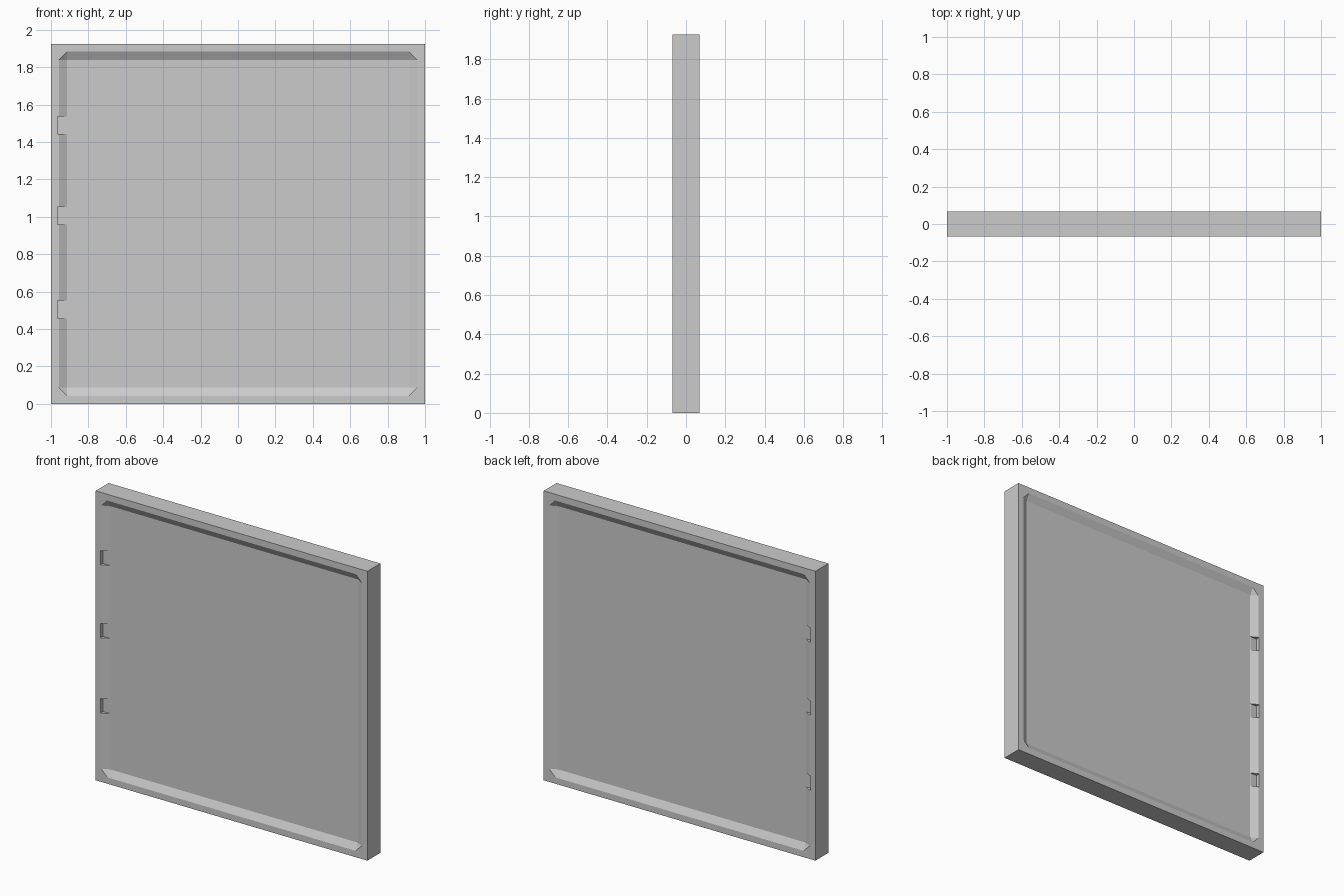
import bpy, bmesh

if "Cube" in bpy.data.objects:
    bpy.data.objects.remove(bpy.data.objects["Cube"])

W, H, T = 1.0, 1.925, 0.068      # half width, height, half thickness
RIM, IN, DEPTH = 0.042, 0.087, 0.025   # rim edge, recess floor edge, recess depth


def corners(inset, y):
    a, top = W - inset, H - inset
    return [(-a, y, inset), (a, y, inset), (a, y, top), (-a, y, top)]


def make_object(name, bm):
    bmesh.ops.recalc_face_normals(bm, faces=bm.faces)
    mesh = bpy.data.meshes.new(name)
    bm.to_mesh(mesh)
    bm.free()
    obj = bpy.data.objects.new(name, mesh)
    bpy.context.collection.objects.link(obj)
    return obj


def recessed_side(bm, s):
    """Rim, clipped-corner slopes and recessed floor of one side; returns outer verts."""
    outer = [bm.verts.new(p) for p in corners(0, s * T)]
    floor = [bm.verts.new(p) for p in corners(IN, s * (T - DEPTH))]
    a, b = W - RIM, W - IN
    edges = []
    # opening edge along bottom, right, top and left
    for p, q in [((-b, RIM), (b, RIM)), ((a, IN), (a, H - IN)),
                 ((b, H - RIM), (-b, H - RIM)), ((-a, H - IN), (-a, IN))]:
        edges.append([bm.verts.new((x, s * T, z)) for x, z in (p, q)])
    for i in range(4):
        j = (i + 1) % 4
        p, q = edges[i]
        bm.faces.new((outer[i], outer[j], q, p))
        bm.faces.new((p, q, floor[j], floor[i]))
        nxt = edges[j][0]
        bm.faces.new((q, outer[j], nxt))
        bm.faces.new((q, nxt, floor[j]))
    bm.faces.new(floor)
    return outer


# Panel with a recess on both sides
bm = bmesh.new()
front = recessed_side(bm, -1)
back = recessed_side(bm, 1)
for i in range(4):
    j = (i + 1) % 4
    bm.faces.new((front[i], front[j], back[j], back[i]))
panel = make_object("framed_panel", bm)

# Three notches in the left slope, front and back
bm = bmesh.new()
for z in (0.505, 1.005, 1.49):
    for s in (-1, 1):
        cube = bmesh.ops.create_cube(bm, size=1)["verts"]
        bmesh.ops.scale(bm, vec=(0.051, 0.0502, 0.095), verts=cube)
        bmesh.ops.translate(bm, vec=(-0.9395, s * (T - DEPTH + 0.0248), z), verts=cube)
cutter = make_object("notch_cutter", bm)
cutter.hide_render = True

cut = panel.modifiers.new("notches", 'BOOLEAN')
cut.operation = 'DIFFERENCE'
cut.solver = 'EXACT'
cut.object = cutter
bpy.context.view_layer.objects.active = panel
panel.select_set(True)
bpy.ops.object.modifier_apply(modifier=cut.name)
bpy.data.objects.remove(cutter, do_unlink=True)
